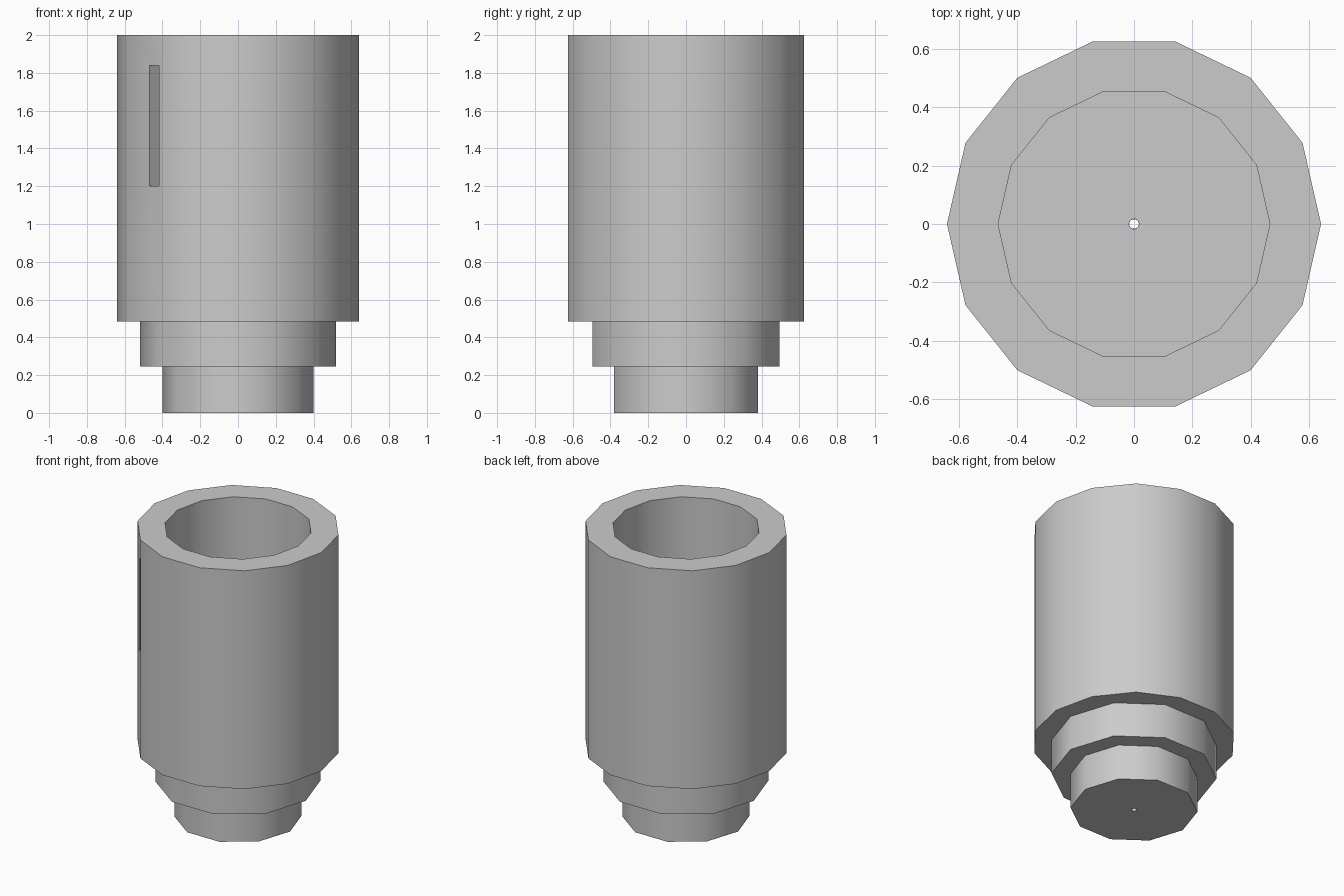
import bpy, math
from mathutils import Matrix, Vector

if "Cube" in bpy.data.objects:
    bpy.data.objects.remove(bpy.data.objects["Cube"])


def tube(name, sides, outer, inner, z0, z1):
    """Closed faceted tube with its first corner on the x axis."""
    profile = [(outer, z0), (outer, z1), (inner, z1), (inner, z0)]
    verts, faces = [], []
    for i in range(sides):
        a = 2 * math.pi * i / sides
        verts += [(r * math.cos(a), r * math.sin(a), z) for r, z in profile]
    for i in range(sides):
        j = (i + 1) % sides
        for k in range(4):
            m = (k + 1) % 4
            faces.append((i * 4 + k, j * 4 + k, j * 4 + m, i * 4 + m))
    mesh = bpy.data.meshes.new(name)
    mesh.from_pydata(verts, [], faces)
    obj = bpy.data.objects.new(name, mesh)
    bpy.context.collection.objects.link(obj)
    return obj


# Stepped foot, each step pierced by the narrow central bore
foot = tube("foot", 10, 0.40, 0.017, 0.0, 0.245)
step = tube("foot_step", 10, 0.52, 0.017, 0.245, 0.485)

# Body: pierced lower drum and open upper cup
drum = tube("lower_drum", 14, 0.64, 0.017, 0.485, 1.25)
cup = tube("upper_cup", 14, 0.64, 0.465, 1.25, 2.0)

# Narrow vertical slot through the front left wall
bpy.ops.mesh.primitive_cube_add(size=1)
cutter = bpy.context.object
cutter.name = "slot_cutter"
cutter.matrix_world = (Matrix.Translation(Vector((-0.41, -0.41, 1.52)))
                       @ Matrix.Rotation(math.radians(45), 4, 'Z')
                       @ Matrix.Diagonal((0.24, 0.08, 0.64, 1)))
cutter.hide_render = True
cutter.hide_set(True)
for part in (drum, cup):
    mod = part.modifiers.new("slot", 'BOOLEAN')
    mod.operation = 'DIFFERENCE'
    mod.solver = 'EXACT'
    mod.object = cutter

# Smooth walls with crisp rims
for part in (foot, step, drum, cup):
    bpy.ops.object.select_all(action='DESELECT')
    part.select_set(True)
    bpy.context.view_layer.objects.active = part
    bpy.ops.object.shade_smooth_by_angle(angle=math.radians(40))
